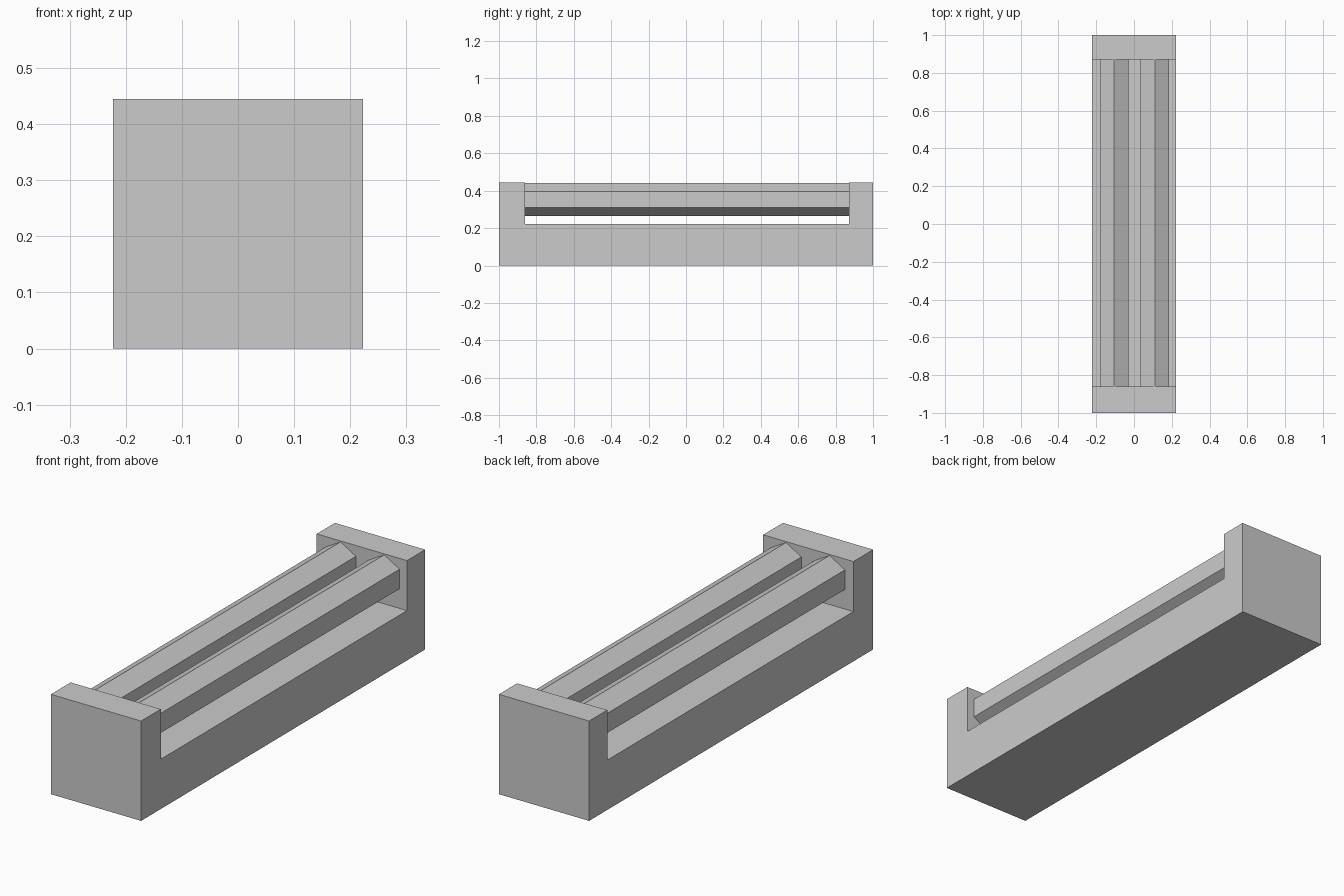
import bpy
import bmesh
from math import pi
from mathutils import Matrix

cube = bpy.data.objects.get("Cube")
if cube:
    bpy.data.objects.remove(cube, do_unlink=True)

GREY = (0.6, 0.6, 0.6, 1.0)
grey = bpy.data.materials.new("plain grey")
grey.use_nodes = True
grey.diffuse_color = GREY
grey.node_tree.nodes["Principled BSDF"].inputs["Base Color"].default_value = GREY

HALF_WIDTH, HEIGHT, FLOOR = 0.2225, 0.445, 0.222
FRONT_WALL, BACK_WALL = -0.861, 0.872  # inner faces of the end walls


def finish(name, bm):
    bmesh.ops.recalc_face_normals(bm, faces=bm.faces)
    mesh = bpy.data.meshes.new(name)
    bm.to_mesh(mesh)
    bm.free()
    mesh.materials.append(grey)
    obj = bpy.data.objects.new(name, mesh)
    bpy.context.collection.objects.link(obj)


# Trough body: a U-shaped side profile extruded across the width
profile = [(-1, 0), (1, 0), (1, HEIGHT), (BACK_WALL, HEIGHT), (BACK_WALL, FLOOR),
           (FRONT_WALL, FLOOR), (FRONT_WALL, HEIGHT), (-1, HEIGHT)]
bm = bmesh.new()
side = bm.faces.new([bm.verts.new((-HALF_WIDTH, y, z)) for y, z in profile])
extruded = bmesh.ops.extrude_face_region(bm, geom=[side])["geom"]
bmesh.ops.translate(bm, vec=(2 * HALF_WIDTH, 0, 0),
                    verts=[v for v in extruded if isinstance(v, bmesh.types.BMVert)])
finish("trough_body", bm)

# Two hexagonal rollers spanning the end walls, one corner pointing up
for name, x in (("right_roller", -0.105), ("left_roller", 0.11)):
    bm = bmesh.new()
    bmesh.ops.create_cone(bm, cap_ends=True, segments=6, radius1=0.0875,
                          radius2=0.0875, depth=BACK_WALL - FRONT_WALL)
    bmesh.ops.rotate(bm, verts=bm.verts, matrix=Matrix.Rotation(pi / 2, 3, 'X'))
    bmesh.ops.translate(bm, verts=bm.verts,
                        vec=(x, (FRONT_WALL + BACK_WALL) / 2, 0.353))
    finish(name, bm)
